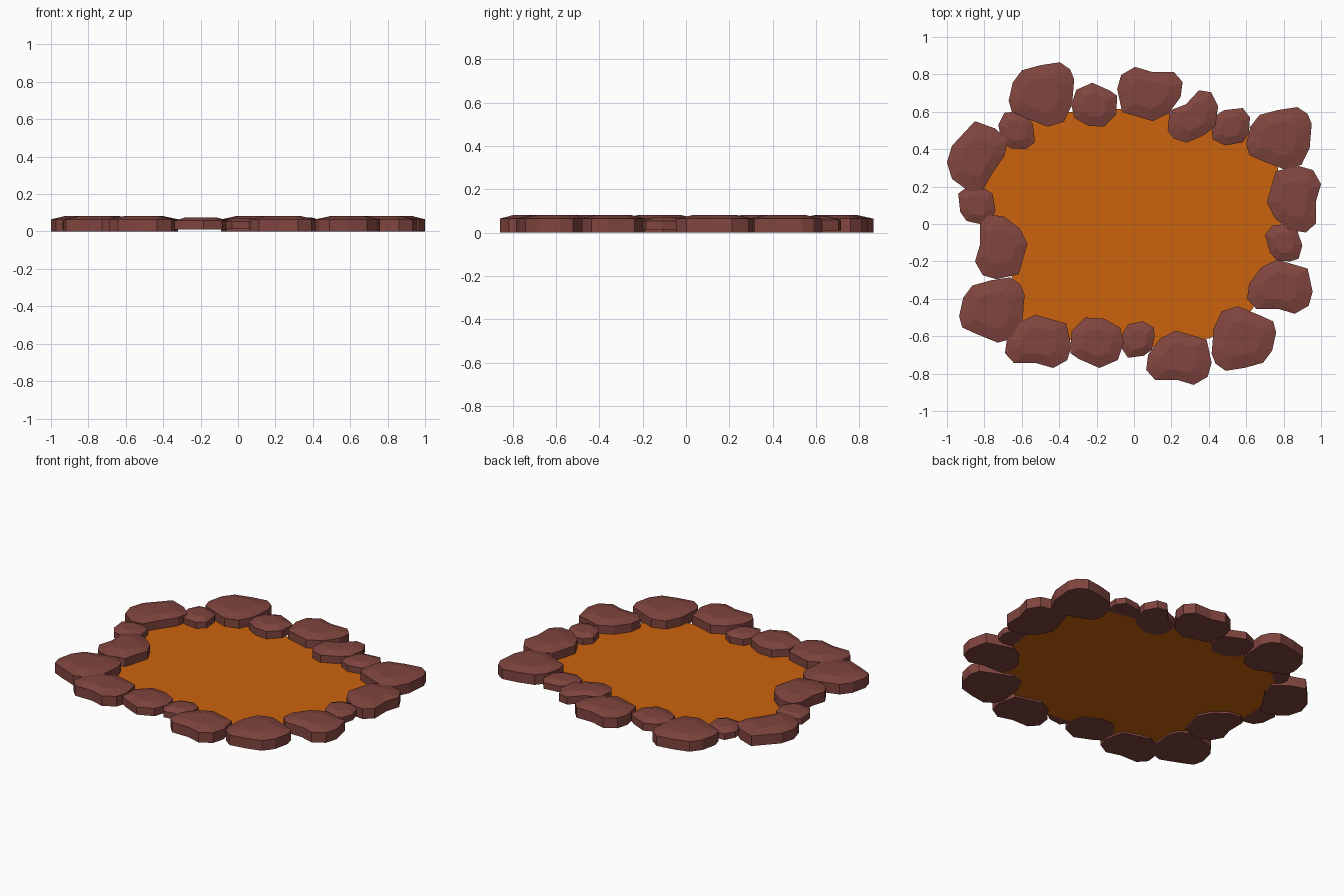
import bpy, bmesh, math

if "Cube" in bpy.data.objects:
    bpy.data.objects.remove(bpy.data.objects["Cube"])

def material(name, rgb):
    m = bpy.data.materials.new(name)
    m.diffuse_color = (*rgb, 1)
    m.use_nodes = True
    m.node_tree.nodes["Principled BSDF"].inputs["Base Color"].default_value = m.diffuse_color
    return m

ROCK = material("dark_rock", (0.22, 0.06, 0.05))
LAVA = material("molten_orange", (0.60, 0.125, 0.004))

# Stone outlines shared by several stones (rotated and fitted to each stone's extents)
WIDE = [(-33, 5), (-29, 19), (-15, 27), (2, 22), (24, 22), (33, 12), (31, -3), (19, -19), (3, -27), (-28, -18)]
ROUND = [(-32, -6), (-28, 12), (-19, 24), (-1, 29), (18, 32), (28, 25), (32, 15), (30, -10), (22, -27),
         (6, -32), (-16, -23), (-29, -17)]
MEDIUM = [(-23, 0), (-18, 15), (-2, 22), (16, 14), (23, 9), (22, -10), (10, -22), (-6, -21), (-20, -13)]
SLANT = [(-30, -6), (-25, 10), (-2, 34), (18, 27), (31, 16), (28, 1), (14, -19), (6, -33), (-8, -34), (-25, -22)]
BENT = [(-25, -14), (-23, 6), (-7, 12), (6, 26), (18, 24), (25, 10), (22, -9), (12, -18), (-6, -26), (-19, -22)]
SMALL = [(-18, -3), (-15, 10), (-6, 16), (12, 18), (19, 9), (18, -6), (12, -15), (-5, -18), (-17, -12)]

def finish(name, bm, mat):
    bmesh.ops.recalc_face_normals(bm, faces=bm.faces)
    me = bpy.data.meshes.new(name)
    bm.to_mesh(me)
    bm.free()
    me.materials.append(mat)
    ob = bpy.data.objects.new(name, me)
    bpy.context.collection.objects.link(ob)
    return ob

def stone(name, outline, turn, x0, x1, y0, y1, bottom, top):
    c, s = math.cos(math.radians(turn)), math.sin(math.radians(turn))
    pts = [(x * c - y * s, x * s + y * c) for x, y in outline]
    xs, ys = [p[0] for p in pts], [p[1] for p in pts]
    fx = lambda x: x0 + (x - min(xs)) / (max(xs) - min(xs)) * (x1 - x0)
    fy = lambda y: y0 + (y - min(ys)) / (max(ys) - min(ys)) * (y1 - y0)
    pts = [(fx(x), fy(y)) for x, y in pts]
    cx, cy = (x0 + x1) / 2, (y0 + y1) / 2
    bm = bmesh.new()
    # vertical wall, then a shallow domed top
    rings = [[bm.verts.new((cx + (x - cx) * k, cy + (y - cy) * k, z)) for x, y in pts]
             for k, z in ((1, bottom), (1, top - 0.017), (0.55, top))]
    n = len(pts)
    for a, b in zip(rings, rings[1:]):
        for i in range(n):
            j = (i + 1) % n
            bm.faces.new((a[i], a[j], b[j], b[i]))
    bm.faces.new(rings[0])
    bm.faces.new(rings[-1])
    finish(name, bm, ROCK)

# Big rim stones: outline, turn, x range, y range
big = [
    (ROUND, 0, -.67, -.32, .52, .865),
    (WIDE, 0, -.09, .26, .55, .84),
    (ROUND, 0, .60, .95, .29, .625),
    (WIDE, -90, .71, 1.0, -.045, .31),
    (WIDE, 180, .605, .955, -.48, -.19),
    (ROUND, 180, .415, .76, -.785, -.44),
    (WIDE, 180, .065, .415, -.86, -.57),
    (WIDE, 180, -.69, -.335, -.77, -.485),
    (ROUND, 0, -.935, -.585, -.635, -.285),
    (WIDE, 90, -.85, -.57, -.295, .05),
    (SLANT, 0, -1.0, -.675, .175, .55),
]
for i, row in enumerate(big):
    stone(f"large_rim_stone_{i + 1}", *row, 0, .082)

# Medium rim stones
medium = [
    (MEDIUM, 0, -.335, -.09, .52, .755),
    (BENT, 0, .18, .45, .435, .715),
    (MEDIUM, 180, -.34, -.055, -.77, -.50),
]
for i, row in enumerate(medium):
    stone(f"medium_rim_stone_{i + 1}", *row, .01, .076)

# Small filler stones
small = [
    (SMALL, 0, .415, .62, .42, .62),
    (SMALL, 100, .70, .90, -.20, 0),
    (SMALL, 180, -.065, .11, -.715, -.52),
    (SMALL, 90, -.94, -.74, 0, .20),
    (SMALL, -90, -.725, -.53, .40, .60),
]
for i, row in enumerate(small):
    stone(f"small_rim_stone_{i + 1}", *row, .014, .07)

# Flat molten pool tucked under the inner edge of the ring
pool = [(-.55, .58), (-.33, .60), (.0, .62), (.2, .59), (.42, .52), (.62, .48), (.77, .3), (.79, 0),
        (.77, -.2), (.63, -.46), (.41, -.61), (.1, -.66), (-.34, -.62), (-.6, -.53), (-.65, -.29),
        (-.80, .04), (-.80, .2), (-.7, .45)]
bm = bmesh.new()
face = bm.faces.new([bm.verts.new((x, y, .012)) for x, y in reversed(pool)])
bm.normal_update()
if face.normal.z < 0:
    face.normal_flip()
me = bpy.data.meshes.new("molten_pool")
bm.to_mesh(me)
bm.free()
me.materials.append(LAVA)
bpy.context.collection.objects.link(bpy.data.objects.new("molten_pool", me))
